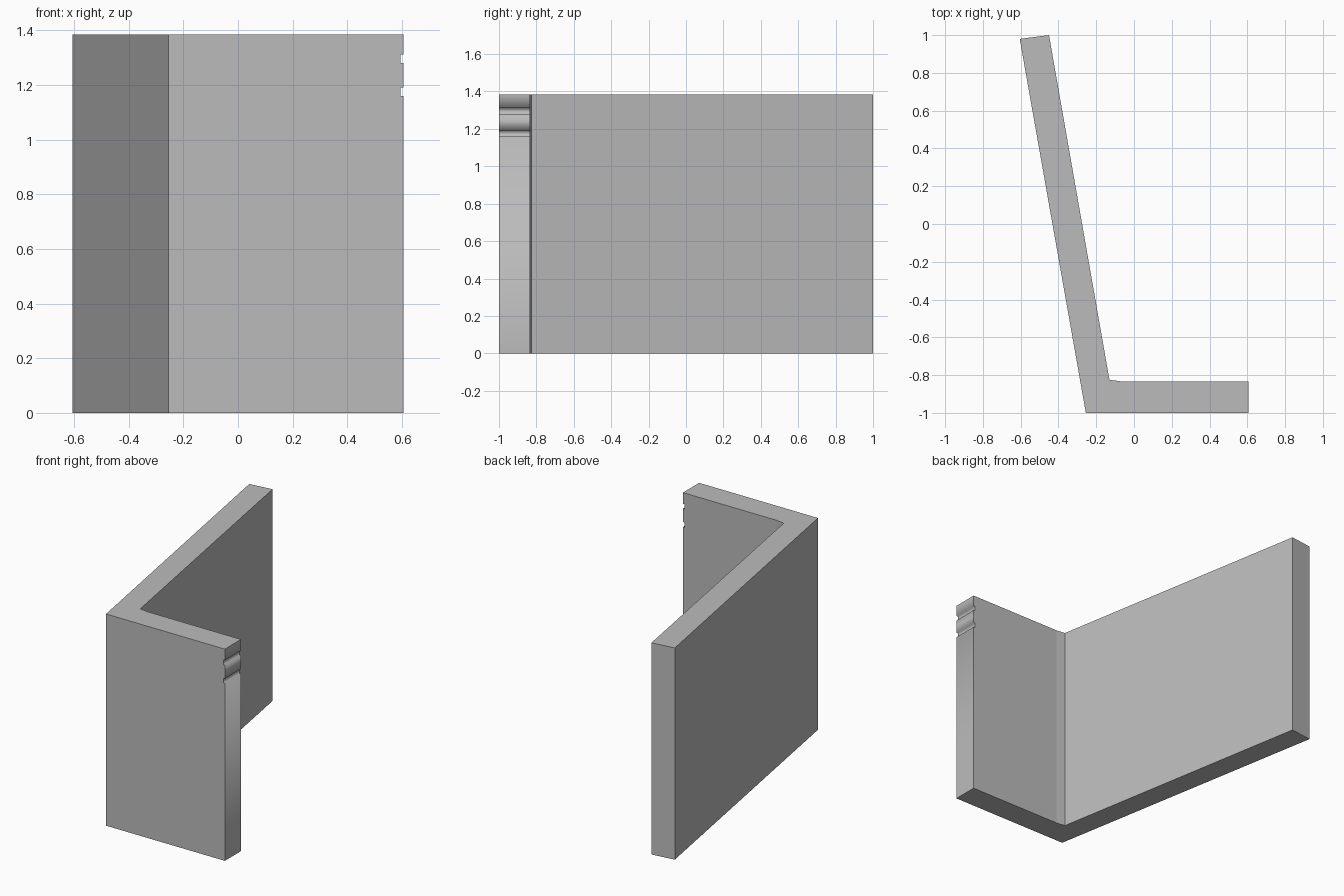
import bpy
import bmesh

cube = bpy.data.objects.get("Cube")
if cube:
    bpy.data.objects.remove(cube, do_unlink=True)

HEIGHT, END_X, DEPTH = 1.385, 0.605, 0.011

grey = bpy.data.materials.new("plain_grey")
grey.use_nodes = True
colour = (0.5, 0.5, 0.5, 1)
grey.diffuse_color = colour
grey.node_tree.nodes["Principled BSDF"].inputs["Base Color"].default_value = colour


def prism(name, plan, z0, z1):
    """Extrude a plan outline between two heights."""
    bm = bmesh.new()
    face = bm.faces.new([bm.verts.new((x, y, z0)) for x, y in plan])
    top = bmesh.ops.extrude_face_region(bm, geom=[face])["geom"]
    for v in top:
        if isinstance(v, bmesh.types.BMVert):
            v.co.z = z1
    bmesh.ops.recalc_face_normals(bm, faces=bm.faces)
    mesh = bpy.data.meshes.new(name)
    bm.to_mesh(mesh)
    bm.free()
    mesh.materials.append(grey)
    obj = bpy.data.objects.new(name, mesh)
    bpy.context.collection.objects.link(obj)
    return obj


# Angled bracket: long slanted wall joined to a short front wall
bracket = prism("angled_bracket", [
    (-0.255, -1), (END_X, -1), (END_X, -0.833), (-0.07, -0.833),
    (-0.13, -0.825), (-0.45, 1), (-0.605, 0.98)], 0, HEIGHT)

# Two shallow grooves across the free end of the front wall
inner = END_X - DEPTH
for low in (1.16, 1.28):
    cutter = prism("groove_cutter", [
        (inner, -1.1), (0.7, -1.1), (0.7, -0.7), (inner, -0.7)], low, low + 0.032)
    cutter.hide_render = True
    mod = bracket.modifiers.new("groove", 'BOOLEAN')
    mod.operation, mod.solver, mod.object = 'DIFFERENCE', 'EXACT', cutter
    bpy.context.view_layer.objects.active = bracket
    bpy.ops.object.modifier_apply(modifier=mod.name)
    bpy.data.objects.remove(cutter, do_unlink=True)

# Soft shading along the grooved end strip, crisp edges elsewhere
bm = bmesh.new()
bm.from_mesh(bracket.data)
strip = {f for f in bm.faces if f.calc_center_median().x > inner - 0.001}
for f in bm.faces:
    f.smooth = f in strip
for e in bm.edges:
    e.smooth = all(f in strip for f in e.link_faces)
bm.to_mesh(bracket.data)
bm.free()
